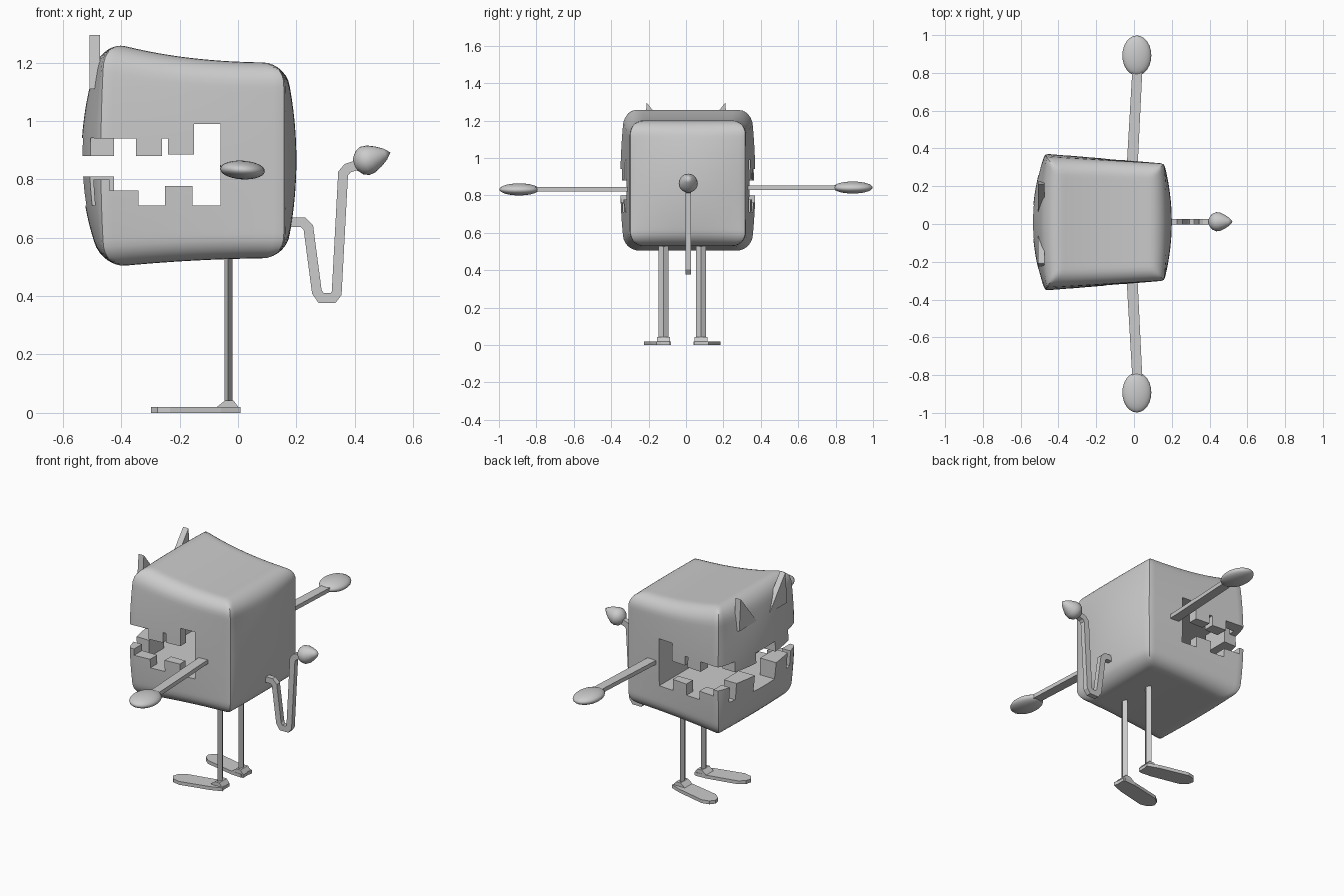
import bpy, bmesh, math
from mathutils import Vector, Matrix

if "Cube" in bpy.data.objects:
    bpy.data.objects.remove(bpy.data.objects["Cube"])


def make(name, bm, smooth=None):
    bmesh.ops.recalc_face_normals(bm, faces=bm.faces)
    me = bpy.data.meshes.new(name)
    bm.to_mesh(me)
    bm.free()
    ob = bpy.data.objects.new(name, me)
    bpy.context.collection.objects.link(ob)
    if smooth:
        shade(ob, smooth)
    return ob


def shade(ob, angle):
    bpy.ops.object.select_all(action='DESELECT')
    bpy.context.view_layer.objects.active = ob
    ob.select_set(True)
    bpy.ops.object.shade_smooth_by_angle(angle=math.radians(angle))


def prism(name, pts, vec):
    bm = bmesh.new()
    f = bm.faces.new([bm.verts.new(p) for p in pts])
    r = bmesh.ops.extrude_face_region(bm, geom=[f], use_keep_orig=True)
    bmesh.ops.translate(bm, vec=vec, verts=[g for g in r['geom'] if isinstance(g, bmesh.types.BMVert)])
    return make(name, bm)


def box(name, x0, x1, y0, y1, z0, z1):
    return prism(name, [(x0, y0, z0), (x1, y0, z0), (x1, y1, z0), (x0, y1, z0)], (0, 0, z1 - z0))


def cut(ob, cutter):
    m = ob.modifiers.new("cut", 'BOOLEAN')
    m.object, m.operation, m.solver = cutter, 'DIFFERENCE', 'EXACT'
    bpy.context.view_layer.objects.active = ob
    bpy.ops.object.modifier_apply(modifier=m.name)
    bpy.data.objects.remove(cutter)


# Body: box with rounded top and bottom, flared and bulged towards the face (-x)
half = Vector((.31, .31, .335))
R = .075
bm = bmesh.new()
bmesh.ops.create_cube(bm, size=2)
bmesh.ops.subdivide_edges(bm, edges=bm.edges, cuts=31, use_grid_fill=True)
for v in bm.verts:
    p = Vector([v.co[i] * half[i] for i in range(3)])
    q = Vector([max(-half[i] + R, min(half[i] - R, p[i])) for i in range(3)])
    d = p - q
    side = (abs(d.x) ** 14 + abs(d.y) ** 14) ** (1 / 14)
    p = q + d * (R / math.hypot(side, d.z))
    a, b, c = (p[i] / half[i] for i in range(3))
    u = max(0, (1 - a) / 2)
    bulge = (1 - b * b) * (1 - c * c)
    p.x += bulge * (.04 * (1 - u) ** 2 - .065 * u ** 2)
    p.x -= .012 * u * u * (1 - c * c)
    p.y *= 1 + .09 * u + .08 * u * (1 - c * c)
    p.z += .076 * u ** 2.4 * max(0, c) - .033 * u ** 2 * max(0, -c)
    v.co = p + Vector((-.15, .01, .865))
body = make("body", bm)

# Mouth: slot through the front, with teeth left standing along its rim
teeth = [(-.7, -.46, -.31, .33, .942, 1.06)]
for s in (-1, 1):
    def rim(x0, x1, a, b, z0, z1):
        y0, y1 = sorted((s * a, s * b))
        teeth.append((x0, x1, y0 + .01, y1 + .01, z0, z1))
    rim(-.71, -.152, .29, .6, .94, 1.1)
    rim(-.35, -.26, .281, .59, .88, 1.08)
    rim(-.24, -.151, .282, .58, .885, 1.09)
    rim(-.25, -.155, .283, .57, .6, .777)
    rim(-.445, -.34, .284, .56, .63, .762)
    rim(-.72, -.424, .09, .25, .88, 1.07)
    rim(-.73, -.425, .10, .24, .62, .81)
    rim(-.74, -.44, .285, .58, .61, .80)
mouth = box("mouth_cutter", -.8, -.06, -.55, .56, .71, .99)
for t in teeth:
    cut(mouth, box("tooth_cutter", *t))
cut(body, mouth)
shade(body, 35)

# Eyes: slanted triangular plates
for s, n in ((1, "left"), (-1, "right")):
    prism(n + "_eye", [(-.508, s * .21, 1.295), (-.508, s * .06, 1.11), (-.508, s * .225, 1.11)], (.035, 0, 0))

for s, n in ((1, "left"), (-1, "right")):
    # Arms and flattened hands
    z = .842 if s > 0 else .832
    prism(n + "_arm", [(-.04, s * .28, z - .012), (.018, s * .28, z - .012),
                       (.045, s * .83, z - .012), (-.008, s * .83, z - .012)], (0, 0, .024))
    bm = bmesh.new()
    bmesh.ops.create_uvsphere(bm, u_segments=24, v_segments=14, radius=1, matrix=Matrix.Translation(
        (.015, s * .892, z)) @ Matrix.Rotation(.06, 4, 'Y') @ Matrix.Diagonal((.077, .106, .032, 1)))
    make(n + "_hand", bm, 60)

    # Legs (thin diamond section), ankles and splayed feet
    y = -.02 + s * .1
    prism(n + "_leg", [(-.047, y, .02), (-.034, y - .026, .02), (-.019, y, .02), (-.034, y + .026, .02)],
          (0, 0, .55))
    prism(n + "_ankle", [(-.075, y - .035, .018), (-.045, y - .035, .042), (-.015, y - .035, .042),
                         (.003, y - .035, .018), (.003, y - .035, 0), (-.075, y - .035, 0)], (0, .07, 0))
    outline = [(0, -.04), (-.07, -.05), (-.25, -.052), (-.29, -.032), (-.306, 0),
               (-.29, .032), (-.25, .052), (-.07, .05), (0, .04)]
    rot = Matrix.Rotation(-s * .22, 4, 'Z')
    pts = [rot @ Vector((px, py, 0)) + Vector((0, y, 0)) for px, py in outline]
    prism(n + "_foot", pts, (0, 0, .02))

# Tail: mitred flat strip along a bent path
path = [Vector(p) for p in [(.15, .653), (.222, .653), (.241, .635), (.270, .415), (.285, .393),
                            (.325, .393), (.338, .41), (.360, .82), (.375, .838), (.42, .853)]]
w = .017
left, right = [], []
for i, p in enumerate(path):
    a = (p - path[max(i - 1, 0)]).normalized()
    b = (path[min(i + 1, len(path) - 1)] - p).normalized()
    t = (a + b).normalized()
    k = w / max(.6, t.dot(b if b.length else a))
    n = Vector((-t.y, t.x)) * k
    left.append(p + n)
    right.append(p - n)
prism("tail", [(p.x, -.003, p.y) for p in left + right[::-1]], (0, .03, 0))

# Tail tip: turned teardrop
profile = [(0, 0), (.006, .022), (.022, .042), (.042, .051), (.065, .048), (.09, .036), (.115, .02), (.134, 0)]
bm = bmesh.new()
vs = [bm.verts.new((0, r, h)) for h, r in profile]
es = [bm.edges.new(e) for e in zip(vs, vs[1:])]
bmesh.ops.spin(bm, geom=vs + es, axis=(0, 0, 1), cent=(0, 0, 0), angle=math.tau, steps=20)
bmesh.ops.remove_doubles(bm, verts=bm.verts, dist=.0005)
tip = Vector((.127, 0, .042)).to_track_quat('Z', 'Y').to_matrix().to_4x4()
bm.transform(Matrix.Translation((.395, .012, .85)) @ tip)
make("tail_tip", bm, 50)
